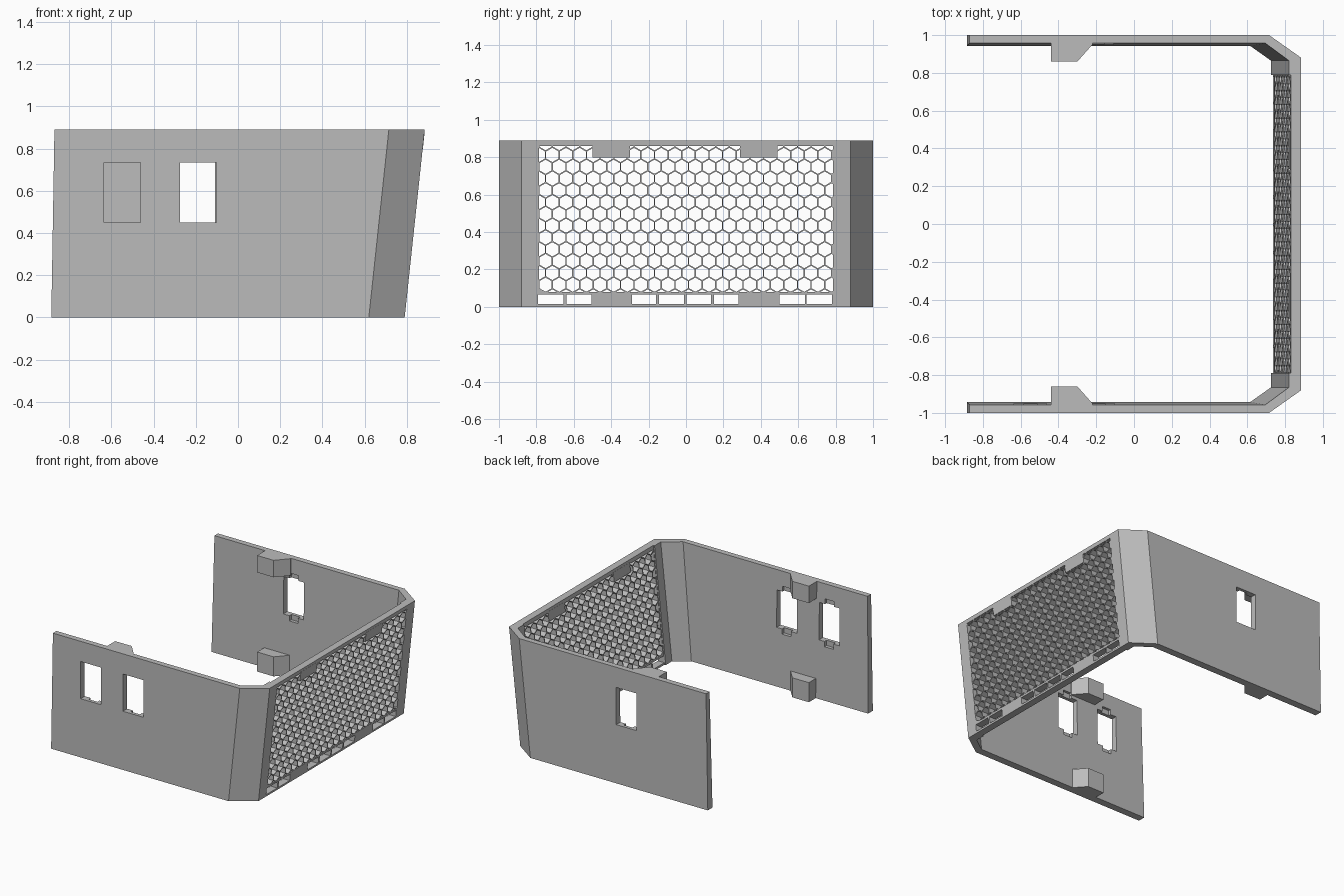
import bpy, bmesh, math
from mathutils import Vector

if "Cube" in bpy.data.objects:
    bpy.data.objects.remove(bpy.data.objects["Cube"], do_unlink=True)

H = 0.89            # overall height
LEAN = 0.095 / H    # outward lean of the grille end

grey = bpy.data.materials.new("light_grey")
grey.use_nodes = True
colour = (0.5, 0.5, 0.5, 1)
grey.diffuse_color = colour
grey.node_tree.nodes["Principled BSDF"].inputs["Base Color"].default_value = colour


def finish(bm, name):
    bmesh.ops.recalc_face_normals(bm, faces=bm.faces)
    mesh = bpy.data.meshes.new(name)
    bm.to_mesh(mesh)
    bm.free()
    mesh.materials.append(grey)
    obj = bpy.data.objects.new(name, mesh)
    bpy.context.collection.objects.link(obj)
    return obj


def loft(name, low, high, z0, z1):
    """Solid between two matching plan outlines."""
    bm = bmesh.new()
    a = [bm.verts.new((x, y, z0)) for x, y in low]
    b = [bm.verts.new((x, y, z1)) for x, y in high]
    n = len(a)
    bm.faces.new(a)
    bm.faces.new(b)
    for i in range(n):
        bm.faces.new((a[i], a[(i + 1) % n], b[(i + 1) % n], b[i]))
    return finish(bm, name)


def box(name, x0, x1, y0, y1, z0, z1):
    plan = [(x0, y0), (x1, y0), (x1, y1), (x0, y1)]
    return loft(name, plan, plan, z0, z1)


def leaning_box(name, y0, y1, z0, z1, x0=0.735, x1=0.79):
    def plan(z):
        s = LEAN * z
        return [(x0 + s, y0), (x1 + s, y0), (x1 + s, y1), (x0 + s, y1)]
    return loft(name, plan(z0), plan(z1), z0, z1)


def cut(obj, cutter):
    cutter.hide_render = True
    mod = obj.modifiers.new("cut", 'BOOLEAN')
    mod.operation, mod.solver, mod.object = 'DIFFERENCE', 'EXACT', cutter
    bpy.context.view_layer.objects.active = obj
    bpy.ops.object.modifier_apply(modifier=mod.name)
    bpy.data.objects.remove(cutter, do_unlink=True)


# Side walls with chamfered corner and post, windows and mounting lugs
low = [(-0.885, 1), (0.62, 1), (0.79, 0.88), (0.79, 0.79),
       (0.725, 0.79), (0.725, 0.865), (0.615, 0.943), (-0.885, 0.943)]
high = [(-0.87, 1), (0.715, 1), (0.885, 0.88), (0.885, 0.79),
        (0.82, 0.79), (0.82, 0.865), (0.695, 0.957), (-0.87, 0.957)]
lug = [(-0.44, 0.97), (-0.44, 0.86), (-0.3, 0.86), (-0.22, 0.95), (-0.22, 0.97)]
for side, label, windows in ((-1, "front", (-0.635, -0.275)), (1, "back", (-0.28,))):
    def flip(points):
        return [(x, y * side) for x, y in points]
    wall = loft(label + "_wall", flip(low), flip(high), 0, H)
    for x in windows:
        cut(wall, box("window_cutter", x, x + 0.172, side * 0.9, side * 1.1, 0.45, 0.735))
        # Clip notches above and below, on the inner face only
        cut(wall, box("notch_cutter", x + 0.05, x + 0.125, side * 0.9, side * 0.975, 0.41, 0.775))
    loft(label + "_upper_lug", flip(lug), flip(lug), H - 0.13, H)
    loft(label + "_lower_lug", flip(lug), flip(lug), 0, 0.15)

# Grille frame: top rail, two top tabs and slotted bottom rail
EDGE = 0.79
leaning_box("top_rail", -EDGE, EDGE, 0.86, H)
for y in (-0.4, 0.39):
    leaning_box("top_tab", y - 0.1, y + 0.1, 0.797, 0.87, 0.734, 0.791)
leaning_box("bottom_rail", -EDGE, EDGE, 0, 0.015)
leaning_box("slot_rail", -EDGE, EDGE, 0.065, 0.08)
for y0, y1 in ((-0.655, -0.64), (-0.505, -0.29), (-0.16, -0.145), (-0.01, 0.002),
               (0.135, 0.15), (0.28, 0.5), (0.635, 0.645), (0.78, 0.79)):
    leaning_box("slot_divider", y0, y1, 0.01, 0.07)

# Honeycomb: hexagon tiles trimmed to the opening, inset to thin walls, extruded
PITCH, Z0, Z1 = 0.0728, 0.075, 0.865
R = PITCH / math.sqrt(3)
bm = bmesh.new()
for row in range(15):
    for col in range(25):
        cy = -0.86 + (col + 0.5 * (row % 2)) * PITCH
        cz = 0.055 + row * 1.5 * R
        ring = [(0, cy + R * math.sin(k * math.pi / 3), cz + R * math.cos(k * math.pi / 3))
                for k in range(6)]
        bm.faces.new([bm.verts.new(p) for p in ring])
for co, no in (((0, EDGE, 0), (0, 1, 0)), ((0, -EDGE, 0), (0, -1, 0)),
               ((0, 0, Z1), (0, 0, 1)), ((0, 0, Z0), (0, 0, -1))):
    bmesh.ops.bisect_plane(bm, geom=bm.verts[:] + bm.edges[:] + bm.faces[:],
                           plane_co=co, plane_no=no, clear_outer=True)
bmesh.ops.remove_doubles(bm, verts=bm.verts, dist=0.0005)
cells = [f for f in bm.faces if f.calc_area() > 0.0006]
bmesh.ops.inset_individual(bm, faces=cells, thickness=0.0035, use_even_offset=True)
bmesh.ops.delete(bm, geom=cells, context='FACES')
extruded = bmesh.ops.extrude_face_region(bm, geom=bm.faces[:], use_keep_orig=True)
front = {v for v in extruded["geom"] if isinstance(v, bmesh.types.BMVert)}
for v in bm.verts:
    v.co.x = (0.79 if v in front else 0.735) + LEAN * v.co.z
finish(bm, "honeycomb_grille")
